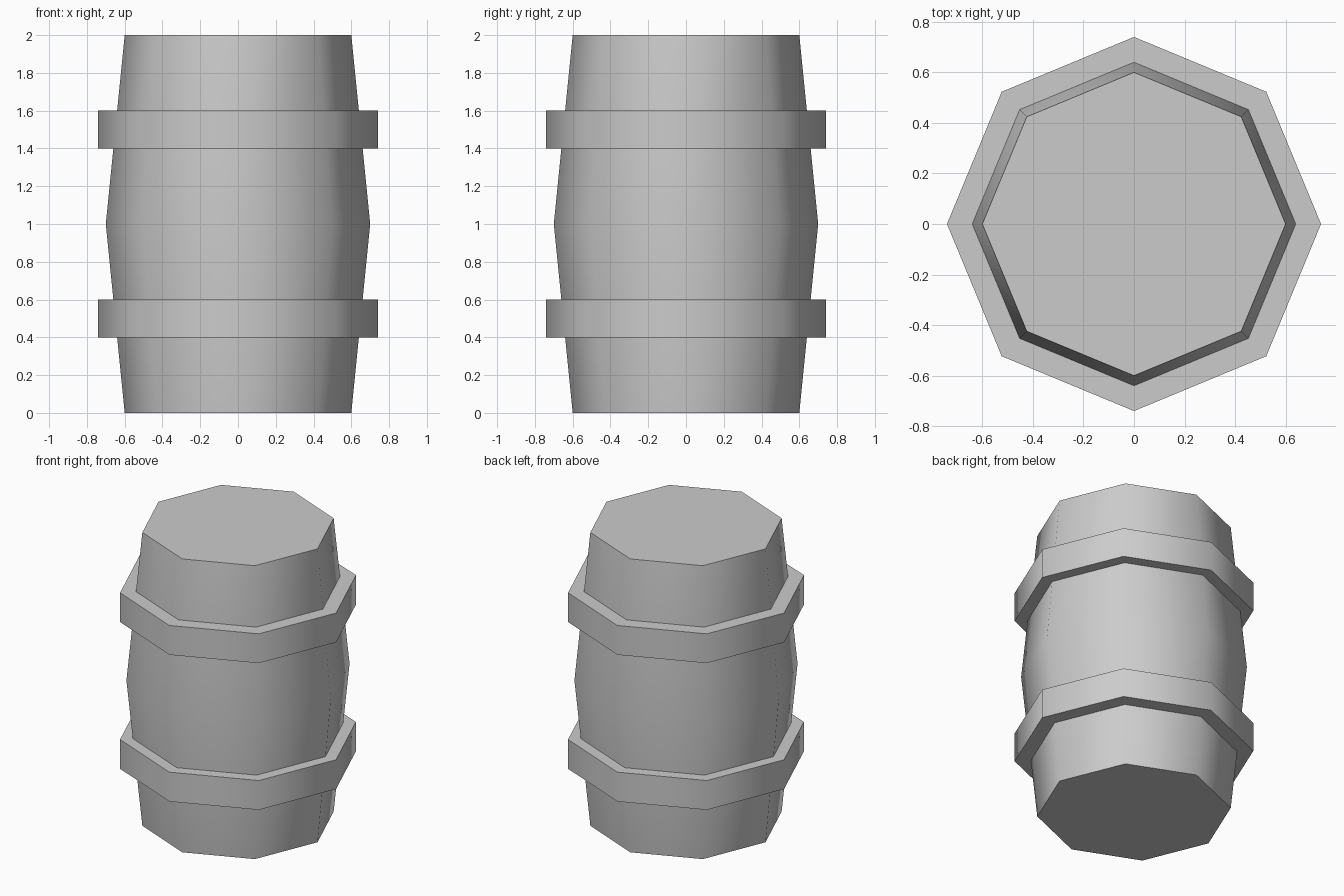
import bpy, bmesh
from math import cos, sin, pi, radians

if "Cube" in bpy.data.objects:
    bpy.data.objects.remove(bpy.data.objects["Cube"])

SIDES = 8


def lathe(name, profile, closed):
    """Turn an (r, z) profile round z; closed loops it, open gets end caps."""
    bm = bmesh.new()
    rings = [[bm.verts.new((r * cos(2 * pi * i / SIDES), r * sin(2 * pi * i / SIDES), z))
              for i in range(SIDES)] for r, z in profile]
    pairs = list(zip(rings, rings[1:]))
    if closed:
        pairs.append((rings[-1], rings[0]))
    else:
        bm.faces.new(rings[0][::-1])
        bm.faces.new(rings[-1])
    for a, b in pairs:
        for i in range(SIDES):
            j = (i + 1) % SIDES
            bm.faces.new((a[i], a[j], b[j], b[i]))
    bmesh.ops.recalc_face_normals(bm, faces=bm.faces)
    mesh = bpy.data.meshes.new(name)
    bm.to_mesh(mesh)
    bm.free()
    # round sides shaded smooth, rims kept sharp
    mesh.shade_smooth()
    mesh.set_sharp_from_angle(angle=radians(50))
    obj = bpy.data.objects.new(name, mesh)
    bpy.context.collection.objects.link(obj)
    return obj


# bulging barrel body
lathe("barrel_body", [(0.6, 0), (0.7, 1), (0.6, 2)], closed=False)

# two hoops, their inner walls sunk into the body
for name, z in (("lower_hoop", 0.4), ("upper_hoop", 1.4)):
    lathe(name, [(0.62, z), (0.74, z), (0.74, z + 0.2), (0.62, z + 0.2)], closed=True)
